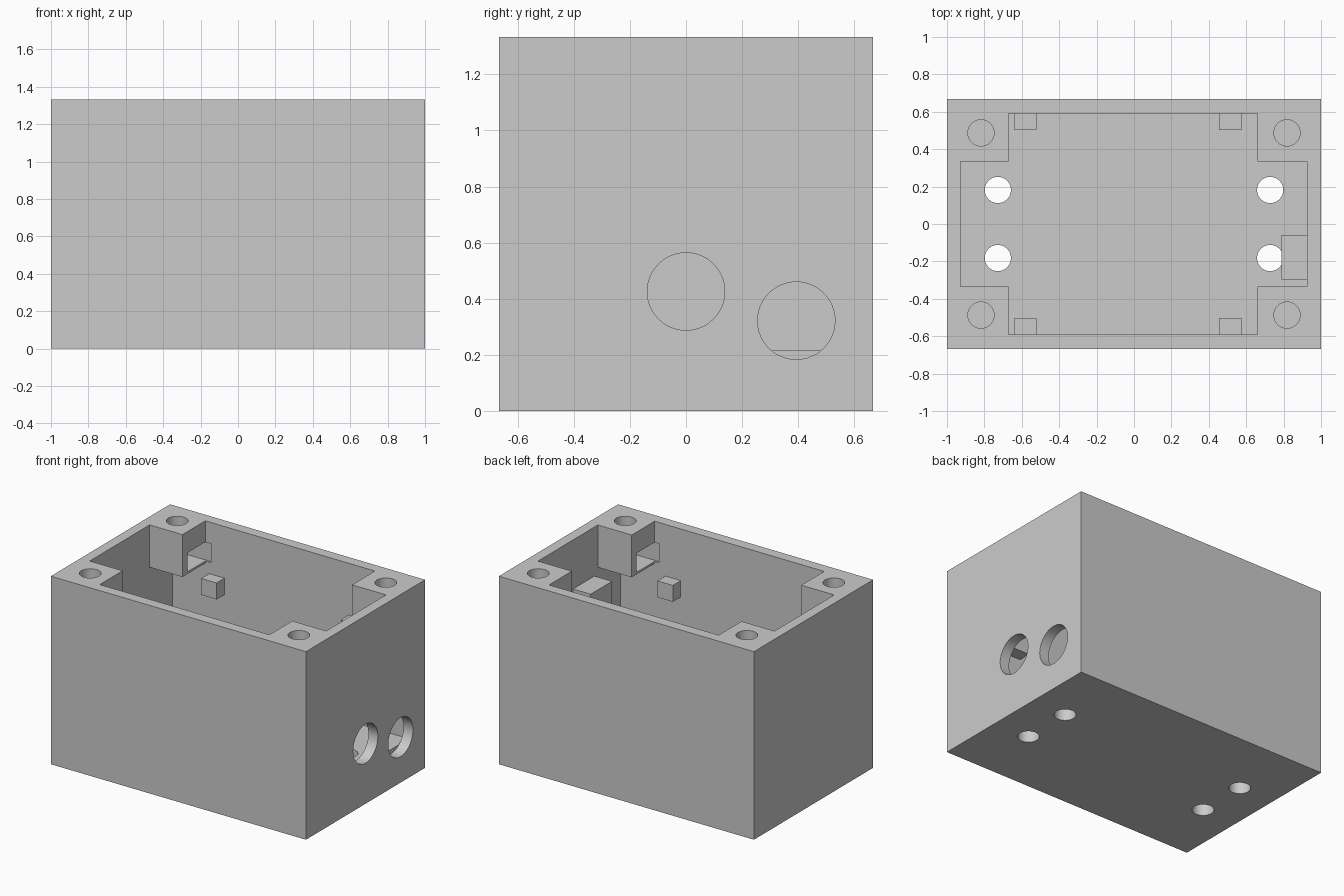
import bpy, bmesh, math
from mathutils import Matrix, Vector

if "Cube" in bpy.data.objects:
    bpy.data.objects.remove(bpy.data.objects["Cube"])

grey = bpy.data.materials.new("light_grey")
grey.diffuse_color = (0.6, 0.6, 0.6, 1)
grey.use_nodes = True
grey.node_tree.nodes["Principled BSDF"].inputs["Base Color"].default_value = grey.diffuse_color

H = 1.333            # overall height
FLOOR = 0.215        # inside floor level
BOSS = H - 0.30      # underside of the corner screw blocks


def add_object(name, bm):
    mesh = bpy.data.meshes.new(name)
    bm.to_mesh(mesh)
    bm.free()
    ob = bpy.data.objects.new(name, mesh)
    bpy.context.collection.objects.link(ob)
    mesh.materials.append(grey)
    return ob


def box(name, x0, x1, y0, y1, z0, z1):
    bm = bmesh.new()
    size = Vector((x1 - x0, y1 - y0, z1 - z0, 1))
    mid = Vector((x0 + x1, y0 + y1, z0 + z1)) / 2
    bmesh.ops.create_cube(bm, size=1, matrix=Matrix.Translation(mid) @ Matrix.Diagonal(size))
    return add_object(name, bm)


def cylinder(name, centre, radius, length, axis="Z"):
    bm = bmesh.new()
    turn = Matrix.Rotation(math.pi / 2, 4, "Y") if axis == "X" else Matrix.Identity(4)
    bmesh.ops.create_cone(bm, cap_ends=True, segments=48, radius1=radius, radius2=radius,
                          depth=length, matrix=Matrix.Translation(centre) @ turn)
    return add_object(name, bm)


# Enclosure block
body = box("enclosure", -1, 1, -0.667, 0.667, 0, H)

# Cavity: full width low down, cross-shaped opening between the corner blocks
cutters = [
    box("cavity_cutter", -0.928, 0.926, -0.591, 0.591, FLOOR, BOSS),
    box("long_opening_cutter", -0.928, 0.926, -0.335, 0.335, BOSS - 0.2, H + 0.2),
    box("wide_opening_cutter", -0.67, 0.66, -0.591, 0.591, BOSS - 0.2, H + 0.2),
]

for sx in (-1, 1):
    for sy in (-1, 1):
        # Nut slot in each corner block, entered from the inside
        xs = sorted((sx * 0.625, sx * 0.92))
        ys = sorted((sy * 0.39, sy * 0.605))
        cutters.append(box("nut_slot_cutter", *xs, *ys, H - 0.285, H - 0.15))
        # Lid screw hole above the slot
        cutters.append(cylinder("screw_cutter", (sx * 0.818, sy * 0.487, H - 0.05), 0.07, 0.3))
        # Mounting hole through the floor
        cutters.append(cylinder("mount_cutter", (sx * 0.728, sy * 0.182, 0.1), 0.07, 0.5))

# Cable holes in the right wall
for y, z in ((0, 0.426), (0.393, 0.322)):
    cutters.append(cylinder("cable_cutter", (0.985, y, z), 0.138, 0.12, "X"))

for cutter in cutters:
    mod = body.modifiers.new("cut", "BOOLEAN")
    mod.operation = "DIFFERENCE"
    mod.solver = "EXACT"
    mod.object = cutter
bpy.context.view_layer.update()
cut = bpy.data.meshes.new_from_object(body.evaluated_get(bpy.context.evaluated_depsgraph_get()))
body.modifiers.clear()
body.data = cut
cut.materials.clear()
cut.materials.append(grey)
for poly in cut.polygons:
    poly.material_index = 0
for cutter in cutters:
    bpy.data.objects.remove(cutter)

# Small lugs on the front and back walls
for x0, x1 in ((-0.64, -0.52), (0.455, 0.575)):
    for sy in (-1, 1):
        box("wall_lug", x0, x1, *sorted((sy * 0.502, sy * 0.596)), 0.85, 0.967)

# Larger lug on the right wall
box("side_lug", 0.788, 0.93, -0.298, -0.058, 0.82, 0.985)

# Smooth the round holes, keep the box edges sharp
bpy.ops.object.select_all(action="DESELECT")
body.select_set(True)
bpy.context.view_layer.objects.active = body
bpy.ops.object.shade_smooth_by_angle(angle=math.radians(30))
